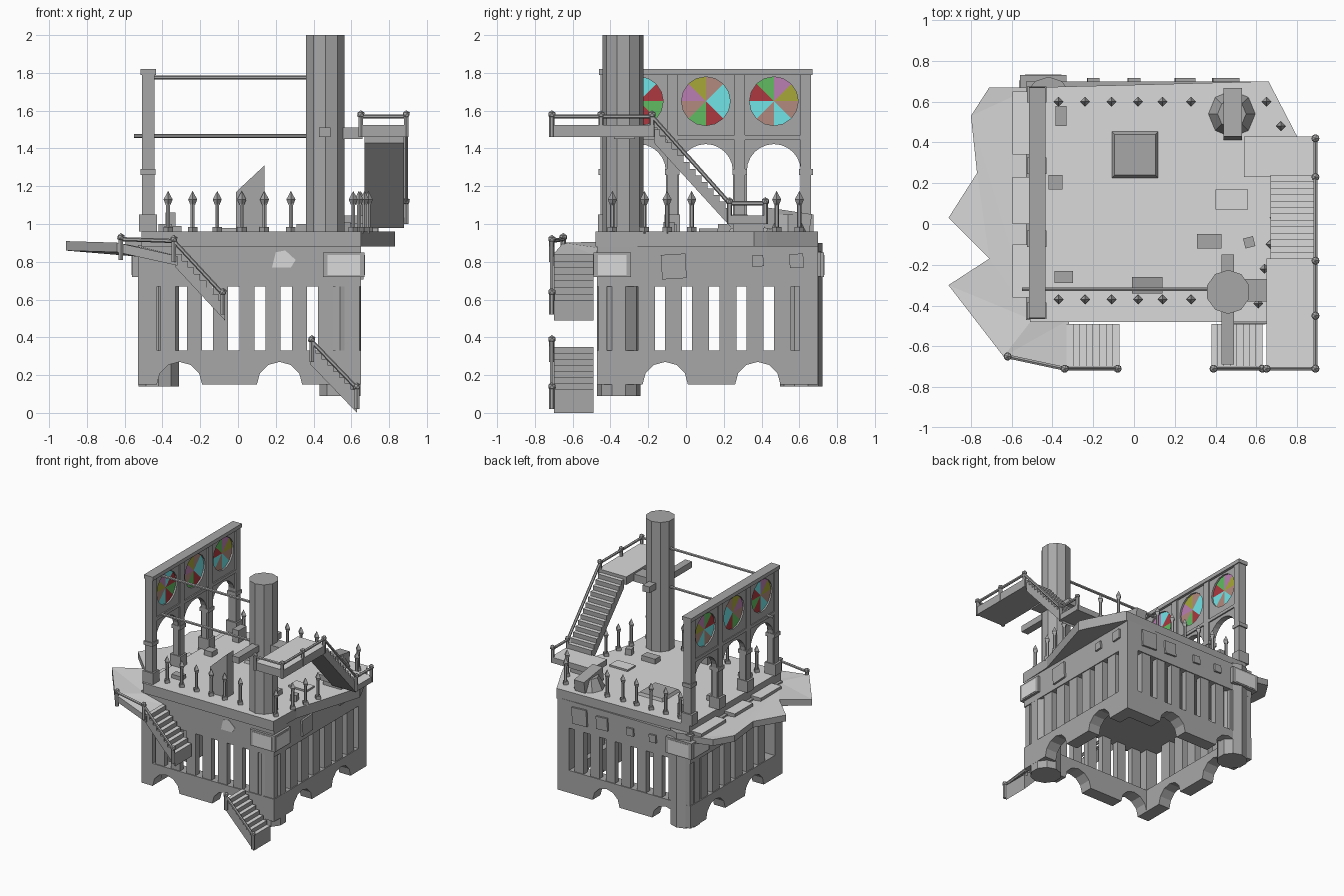
import bpy, bmesh
from math import pi, cos, sin, atan2
from mathutils import Matrix, Vector

if "Cube" in bpy.data.objects:
    bpy.data.objects.remove(bpy.data.objects["Cube"], do_unlink=True)


def material(name, rgb):
    m = bpy.data.materials.new(name)
    m.use_nodes = True
    m.diffuse_color = (*rgb, 1)
    m.node_tree.nodes["Principled BSDF"].inputs["Base Color"].default_value = (*rgb, 1)
    return m


STONE = material("grey stone", (.39, .39, .39))
PALE = material("pale stone", (.7, .7, .7))
GLASS = {
    "cyan": material("cyan glass", (.19, .88, .9)),
    "red": material("red glass", (.42, .04, .05)),
    "green": material("green glass", (.12, .5, .12)),
    "olive": material("olive glass", (.39, .39, .04)),
    "brown": material("brown glass", (.45, .26, .21)),
    "purple": material("purple glass", (.5, .21, .45)),
}
FACING_X = Matrix(((0, 0, 1), (1, 0, 0), (0, 1, 0))).to_4x4()   # outline in y, z
FACING_Y = Matrix(((1, 0, 0), (0, 0, -1), (0, 1, 0))).to_4x4()  # outline in x, z
FLAT = Matrix.Identity(4)


def from_bmesh(name, bm, mat):
    mesh = bpy.data.meshes.new(name)
    bm.to_mesh(mesh)
    bm.free()
    if mat:
        mesh.materials.append(mat)
    ob = bpy.data.objects.new(name, mesh)
    bpy.context.collection.objects.link(ob)
    return ob


def pale_top(ob):
    """Pale paving on every upward face."""
    ob.data.update()
    ob.data.materials.append(PALE)
    for p in ob.data.polygons:
        p.material_index = int(p.normal.z > .5)


def box(name, x, y, z, mat=STONE, turn=None):
    """Box from (low, high) ranges, optionally turned about its centre."""
    bm = bmesh.new()
    size = Matrix.Diagonal((x[1] - x[0], y[1] - y[0], z[1] - z[0], 1))
    spin = Matrix.Rotation(turn[0], 4, turn[1]) if turn else FLAT
    centre = Vector((sum(x), sum(y), sum(z))) / 2
    bmesh.ops.create_cube(bm, size=1, matrix=Matrix.Translation(centre) @ spin @ size)
    return from_bmesh(name, bm, mat)


def rod(name, a, b, r, sides=6, r2=None):
    a, b = Vector(a), Vector(b)
    bm = bmesh.new()
    m = Matrix.Translation((a + b) / 2) @ (b - a).to_track_quat('Z', 'Y').to_matrix().to_4x4()
    bmesh.ops.create_cone(bm, cap_ends=True, segments=sides, radius1=r,
                          radius2=r if r2 is None else r2, depth=(b - a).length, matrix=m)
    return from_bmesh(name, bm, STONE)


def panel(name, loops, low, high, frame=FLAT, mat=STONE):
    """Filled outline with holes, extruded between low and high along its normal."""
    cu = bpy.data.curves.new(name, 'CURVE')
    cu.dimensions, cu.fill_mode, cu.extrude = '2D', 'BOTH', (high - low) / 2
    for loop in loops:
        sp = cu.splines.new('POLY')
        sp.points.add(len(loop) - 1)
        for p, (u, v) in zip(sp.points, loop):
            p.co = (u, v, 0, 1)
        sp.use_cyclic_u = True
    tmp = bpy.data.objects.new(name + " curve", cu)
    bpy.context.collection.objects.link(tmp)
    solid = tmp.evaluated_get(bpy.context.evaluated_depsgraph_get()).to_mesh()
    bm = bmesh.new()
    bm.from_mesh(solid)
    bpy.data.objects.remove(tmp, do_unlink=True)
    bm.transform(frame @ Matrix.Translation((0, 0, (low + high) / 2)))
    bmesh.ops.remove_doubles(bm, verts=bm.verts, dist=.0001)
    bmesh.ops.recalc_face_normals(bm, faces=bm.faces)
    for f in bm.faces:
        f.smooth = False
        f.material_index = 0
    return from_bmesh(name, bm, mat)


def arcade(u0, u1, base, top, centres, r, spring, n):
    """Outline of a wall with arches open at the bottom."""
    pts = [(u0, base)]
    for c in centres:
        if spring > base:
            pts.append((c - r, base))
        pts += [(c - r * cos(pi * i / n), spring + r * sin(pi * i / n)) for i in range(n + 1)]
        if spring > base:
            pts.append((c + r, base))
    return pts + [(u1, base), (u1, top), (u0, top)]


def stair(name, u, z, n, thick, low, high, frame):
    du, dz = (u[1] - u[0]) / n, (z[0] - z[1]) / n
    pts = []
    for i in range(n):
        pts += [(u[0] + du * i, z[0] - dz * i), (u[0] + du * (i + 1), z[0] - dz * i)]
    pts += [(u[1], z[1]), (u[1], z[1] - thick), (u[0], z[0] - thick)]
    pale_top(panel(name, [pts], low, high, frame))


def railing(name, tops, drop=.11):
    for a, b in zip(tops, tops[1:]):
        rod(name + "_rail", a, b, .011)
    for x, y, z in tops:
        rod(name + "_post", (x, y, z - drop), (x, y, z), .014)
        bm = bmesh.new()
        bmesh.ops.create_icosphere(bm, subdivisions=1, radius=.022,
                                   matrix=Matrix.Translation((x, y, z + .01)))
        from_bmesh(name + "_knob", bm, STONE)


# Lower ring of arched walls
for y in (-.47, .6):
    panel("lower_wall_y", [arcade(-.53, .65, .15, .33, (-.31, .22), .12, .15, 6)], -y - .1, -y, FACING_Y)
for x in (-.53, .55):
    panel("lower_wall_x", [arcade(-.47, .7, .15, .33, (-.11, .38), .12, .15, 6)], x, x + .1, FACING_X)

# Open colonnade of shallow posts
for i in range(8):
    x = -.37 + .139 * i
    for y in (-.44, .67):
        box("colonnade_post", (x - .04, x + .04), (y - .023, y + .023), (.32, .68))
for i in range(7):
    y = -.21 + .144 * i
    for x in (-.5, .62):
        box("colonnade_post", (x - .023, x + .023), (y - .045, y + .045), (.32, .68))
for x, y in ((-.48, -.42), (.6, .65)):
    box("corner_post", (x - .05, x + .05), (y - .05, y + .05), (.32, .68))

# Upper body and deck
box("upper_body", (-.53, .65), (-.47, .7), (.67, .89))
pale_top(panel("deck", [[(-.51, -.48), (.65, -.48), (.66, -.2), (.83, .36), (.8, .43),
                         (.66, .7), (-.5, .67)]], .88, .96))

# Corner columns, tower and framed blocks
rod("corner_column", (.54, -.355, .09), (.54, -.355, .9), .115, 10)
rod("corner_column", (-.42, .61, .14), (-.42, .61, .9), .112, 10)
rod("tower", (.462, -.333, .9), (.462, -.333, 2), .108, 10)
for name, x, y in (("front", (.45, .67), (-.49, -.29)), ("back", (-.56, -.33), (.5, .73))):
    box(name + "_corner_block", x, y, (.72, .85))
    side = y[0] - .003 if name == "front" else y[1] - .003
    box(name + "_block_plate", (x[0] + .025, x[1] - .025), (side, side + .006), (.73, .835), PALE)
    side = x[1] - .003 if name == "front" else x[0] - .003
    box(name + "_block_plate", (side, side + .006), (y[0] + .025, y[1] - .025), (.73, .835), PALE)

# Arched window wall with round stained glass
centres = (-.25, .105, .465)
ring = [(cos(i * pi / 8) * .129, sin(i * pi / 8) * .129) for i in range(16)]
holes = [[(c + u, 1.65 + v) for u, v in ring] for c in centres]
panel("window_wall", [arcade(-.45, .66, .95, 1.8, centres, .143, 1.28, 12)] + holes, -.5, -.455, FACING_X)
box("wall_cap", (-.515, -.435), (-.46, .67), (1.79, 1.82))
box("wall_ledge", (-.507, -.445), (-.45, .66), (1.445, 1.47))
for y in (-.425, -.073, .285, .635):
    box("wall_pier", (-.508, -.443), (y - .028, y + .028), (.96, 1.8))
    box("pier_base", (-.525, -.43), (y - .04, y + .04), (.96, 1.05))
    box("pier_capital", (-.515, -.437), (y - .038, y + .038), (1.26, 1.29))
patterns = ("red cyan purple olive brown cyan red green",
            "cyan brown olive purple brown green red cyan",
            "olive purple green red cyan brown cyan brown")
for c, pattern in zip(centres, patterns):
    bm = bmesh.new()
    bmesh.ops.create_cone(bm, cap_ends=True, cap_tris=True, segments=16, radius1=.136, radius2=.136,
                          depth=.02, matrix=Matrix.Rotation(pi / 2, 4, 'Y'))
    names = list(GLASS)
    for f in bm.faces:
        m = f.calc_center_median()
        sector = int((atan2(m.z, m.y) % (2 * pi)) / (pi / 4)) % 8
        f.material_index = names.index(pattern.split()[sector])
    wheel = from_bmesh("glass_wheel", bm, None)
    for mat in GLASS.values():
        wheel.data.materials.append(mat)
    wheel.location = (-.478, c, 1.65)

# Tie bars and beams at the tower
rod("upper_tie_bar", (-.5, -.32, 1.775), (.4, -.32, 1.775), .011)
rod("lower_tie_bar", (-.55, -.32, 1.465), (.4, -.32, 1.465), .011)
box("cross_beam", (.43, .49), (-.69, -.15), (1.46, 1.51))
box("platform_bracket", (.54, .66), (-.38, -.27), (1.45, 1.51))

# Upper stair with platform and landing
pale_top(box("upper_platform", (.65, .9), (-.71, -.17), (1.46, 1.525)))
stair("upper_stair", (-.17, .24), (1.5, 1.05), 13, .07, .67, .88, FACING_X)
pale_top(box("stair_landing", (.54, .9), (.23, .43), (1, 1.045)))
box("landing_support", (.58, .74), (.25, .41), (.95, 1.01))
railing("upper", [(.65, -.71, 1.57), (.89, -.71, 1.57), (.89, -.45, 1.57), (.89, -.18, 1.57),
                  (.89, .23, 1.11), (.89, .42, 1.11)])

# Broken side balcony, dropping towards the stair
balcony = panel("balcony", [[(-.5, .67), (-.71, .67), (-.8, .53), (-.77, .25), (-.91, .03), (-.71, -.17),
                             (-.91, -.3), (-.64, -.65), (-.32, -.71), (-.32, -.47), (-.5, -.47)]], .85, .9)
for v in balcony.data.vertices:
    v.co.z += .25 * min(0, -.6 - v.co.x) - .03 * min(0, v.co.x + .6)
pale_top(balcony)
for y in ((.34, .65), (0, .23), (-.36, -.1)):
    pale_top(box("balcony_step", (-.595, -.5), y, (.86, .91)))

# Front stairs
stair("front_stair", (-.33, -.07), (.84, .56), 8, .07, .49, .7, FACING_Y)
railing("front", [(-.62, -.65, .92), (-.34, -.71, .91), (-.08, -.71, .63)])
stair("ground_stair", (.38, .63), (.35, .09), 8, .09, .49, .7, FACING_Y)
railing("ground", [(.39, -.71, .38), (.63, -.71, .13)])

# Fence spears around the deck
xs = [-.37, -.24, -.11, .02, .14, .28]
spots = [(x, y) for x in xs for y in (-.37, .6)]
spots += [(.65, .6), (.72, .48), (.61, -.39), (.64, -.22), (.67, -.1), (.69, .03)]
for x, y in spots:
    rod("spear_foot", (x, y, .95), (x, y, .985), .025, 4)
    rod("spear_shaft", (x, y, .96), (x, y, 1.13), .012)
    rod("spear_tip_low", (x, y, 1.1), (x, y, 1.13), .012, 4, .024)
    rod("spear_tip", (x, y, 1.13), (x, y, 1.175), .024, 4, 0)

# Loose slabs and rubble on the deck
hatch = box("roof_hatch", (-.115, .125), (.22, .46), (.95, .98))
for v in hatch.data.vertices:
    if v.co.z > .97:
        v.co.x += .02 if v.co.x < 0 else -.02
        v.co.y += .02 if v.co.y < .3 else -.02
panel("broken_slab", [[(-.01, .95), (.14, .95), (.14, 1.31), (-.01, 1.17)]], .26, .34, FACING_Y)
pale_top(box("fallen_plate", (.4, .56), (.07, .17), (.955, .975)))
box("rubble", (.31, .43), (-.12, -.05), (.95, 1))
box("rubble", (.54, .59), (-.115, -.065), (.95, 1.01), turn=(.25, 'Z'))
box("rubble", (-.385, -.33), (.48, .58), (.95, 1.06))
box("rubble", (-.42, -.35), (.17, .24), (.95, 1))
box("rubble", (-.39, -.3), (-.29, -.23), (.95, .99))
rod("boulder", (.48, .54, .95), (.48, .54, 1.05), .12, 8, .07)
box("boulder_block", (.44, .53), (.42, .66), (.96, 1.07), turn=(-.15, 'X'))

# Wall patches
panel("front_patch", [[(.18, .77), (.28, .77), (.305, .81), (.25, .86), (.2, .85)]], .465, .474, FACING_Y, PALE)
for y, z, s in ((-.065, .775, .065), (.38, .805, .03), (.585, .805, .037)):
    box("side_patch", (.64, .665), (y - s, y + s), (z - s, z + s), turn=(.06, 'X'))
for x, s in ((.45, .065), (.25, .05), (.0, .03), (-.2, .03)):
    box("back_patch", (x - s, x + s), (.69, .715), (.79 - s, .79 + s), turn=(.05, 'Y'))
